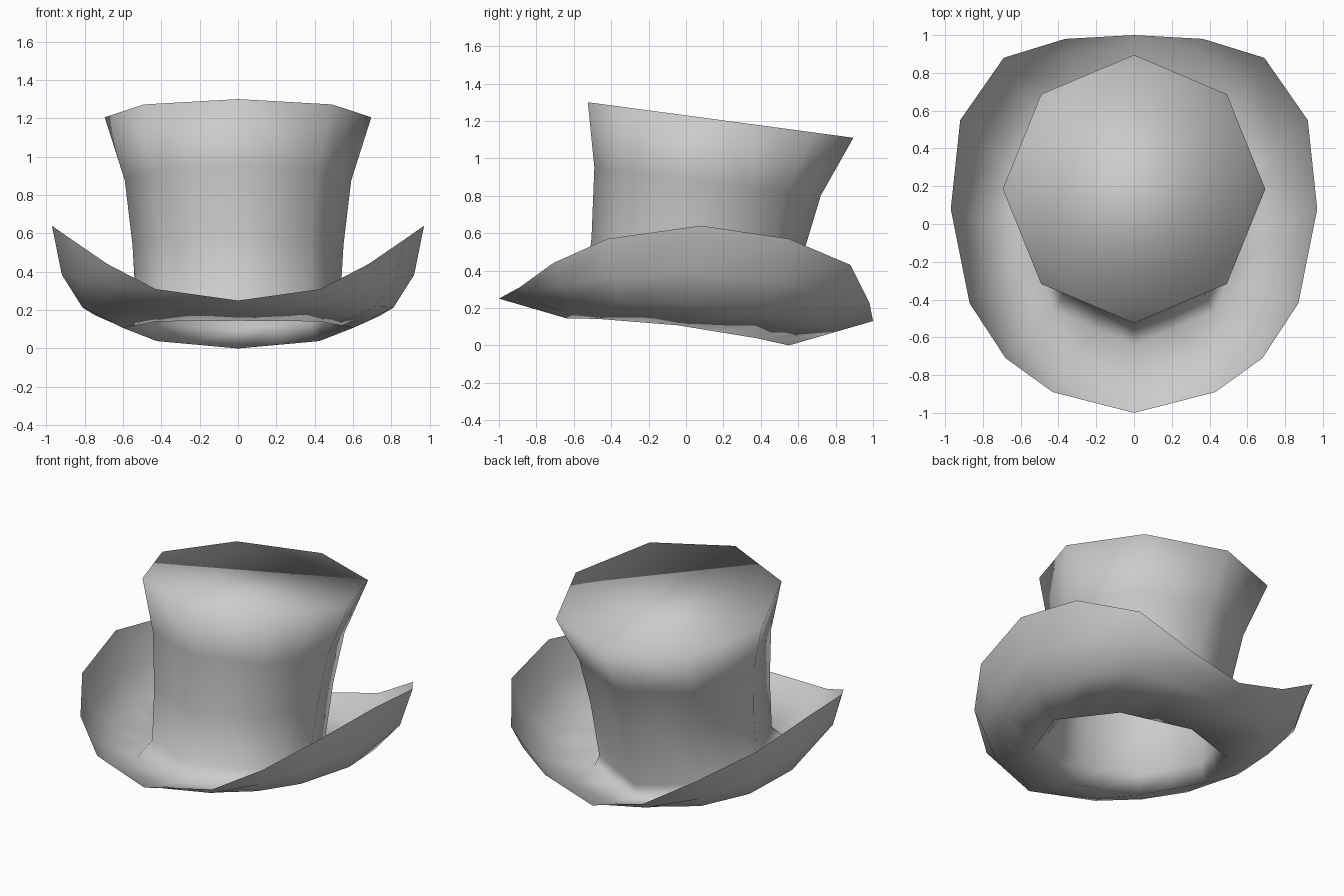
import bpy, bmesh, math

if "Cube" in bpy.data.objects:
    bpy.data.objects.remove(bpy.data.objects["Cube"])

N = 16  # brim segments; the crown is an octagon (every second point is a corner)

def octagon_ring(rx, y_front, y_back, z_front, z_back, side_lift=0.0):
    """Tilted octagonal ring, starting at the front, with edge midpoints."""
    cy, ry = (y_front + y_back) / 2, (y_back - y_front) / 2
    def corner(i):
        a = math.tau * i / N
        x, c = math.sin(a), math.cos(a)
        t = (1 - c) / 2
        return (rx * x, cy - ry * c,
                z_front + (z_back - z_front) * t + side_lift * x * x)
    pts = []
    for i in range(N):
        if i % 2 == 0:
            pts.append(corner(i))
        else:
            p, q = corner(i - 1), corner(i + 1)
            pts.append(tuple((u + v) / 2 for u, v in zip(p, q)))
    return pts

# Crown, top to bottom, ending with the rim of the head opening
rings = [octagon_ring(*r) for r in (
    (0.695, -0.525, 0.895, 1.30, 1.11),
    (0.59, -0.49, 0.72, 0.95, 0.80),
    (0.55, -0.505, 0.63, 0.58, 0.50),
    (0.53, -0.54, 0.55, 0.24, 0.10, 0.03),
    (0.60, -0.64, 0.55, 0.145, 0.0, 0.035))]
hole = rings[-1]

# Outer edge of the brim, half outline front to back, mirrored
half = [(0, -1, .25), (.43, -.89, .31), (.68, -.71, .44), (.87, -.42, .57),
        (.97, .08, .64), (.92, .55, .57), (.69, .88, .43), (.365, .98, .23),
        (0, 1, .13)]
outer = half + [(-x, y, z) for x, y, z in half[-2:0:-1]]

# Brim rings curl upward strongly at the sides, hardly at front and back
for t, f in ((0.57, 0.20), (0.86, 0.52), (1.0, 1.0)):
    ring = []
    for h, o in zip(hole, outer):
        w = min(1, abs(o[0]) / 0.9)
        k = t + (f - t) * w
        ring.append((h[0] + (o[0] - h[0]) * t,
                     h[1] + (o[1] - h[1]) * t,
                     h[2] + (o[2] - h[2]) * k))
    rings.append(ring)

# Skin the rings into one continuous hat shell, with a flat top
bm = bmesh.new()
vs = [[bm.verts.new(p) for p in ring] for ring in rings]
bm.faces.new(vs[0])
for a, b in zip(vs, vs[1:]):
    for i in range(N):
        j = (i + 1) % N
        bm.faces.new((a[i], b[i], b[j], a[j]))
bm.normal_update()
for f in bm.faces:
    f.smooth = True

mesh = bpy.data.meshes.new("top_hat")
bm.to_mesh(mesh)
bm.free()
hat = bpy.data.objects.new("top_hat", mesh)
bpy.context.collection.objects.link(hat)
